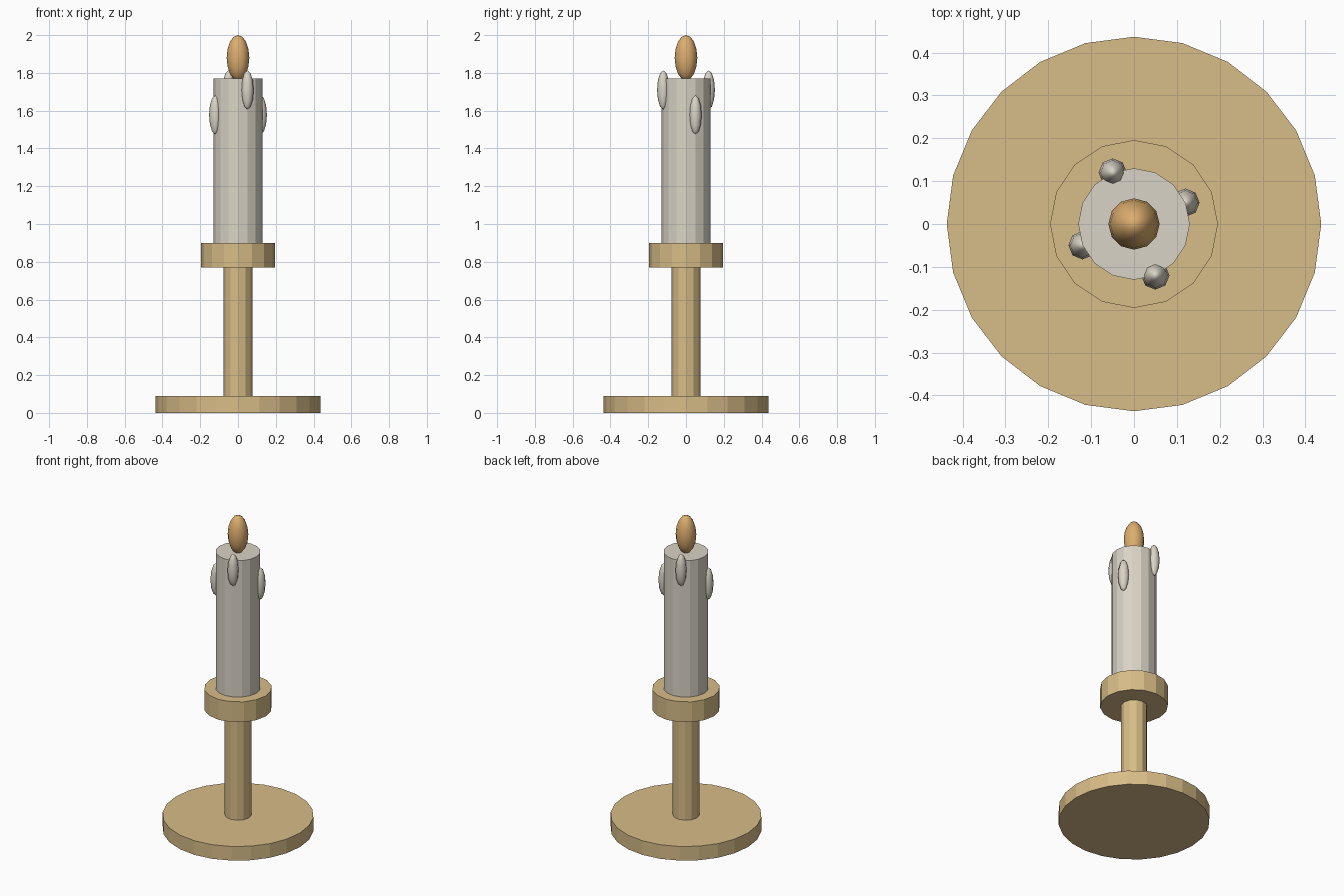
import bpy, math

if "Cube" in bpy.data.objects:
    bpy.data.objects.remove(bpy.data.objects["Cube"])


def material(name, rgb):
    # sRGB 0-255 to linear
    lin = [((c / 255 + 0.055) / 1.055) ** 2.4 for c in rgb]
    m = bpy.data.materials.new(name)
    m.diffuse_color = (*lin, 1)
    m.use_nodes = True
    m.node_tree.nodes["Principled BSDF"].inputs["Base Color"].default_value = m.diffuse_color
    return m


brass = material("brass", (215, 188, 135))
wax = material("wax", (218, 212, 198))
flame_orange = material("flame_orange", (220, 173, 110))


def cylinder(name, r, z0, z1, sides, mat):
    bpy.ops.mesh.primitive_cylinder_add(vertices=sides, radius=r, depth=z1 - z0,
                                        location=(0, 0, (z0 + z1) / 2))
    ob = bpy.context.object
    ob.name = name
    ob.data.materials.append(mat)


def ellipsoid(name, loc, r, half_height, segs, rings, mat):
    bpy.ops.mesh.primitive_uv_sphere_add(segments=segs, ring_count=rings,
                                         radius=1, location=loc)
    ob = bpy.context.object
    ob.name = name
    ob.scale = (r, r, half_height)
    ob.data.materials.append(mat)
    bpy.ops.object.shade_smooth()


# holder: foot, stem and cup
cylinder("foot", 0.437, 0, 0.09, 24, brass)
cylinder("stem", 0.077, 0.09, 0.77, 12, brass)
cylinder("cup", 0.196, 0.77, 0.90, 16, brass)

# candle and flame
cylinder("candle", 0.13, 0.90, 1.77, 16, wax)
ellipsoid("flame", (0, 0, 1.88), 0.06, 0.12, 12, 8, flame_orange)

# wax drips around the rim, alternating low and high
for i in range(4):
    a = math.radians(22.5 + 90 * i)
    z = 1.71 if i % 2 else 1.578
    ellipsoid(f"drip_{i + 1}", (0.13 * math.cos(a), 0.13 * math.sin(a), z),
              0.033, 0.103, 8, 6, wax)
